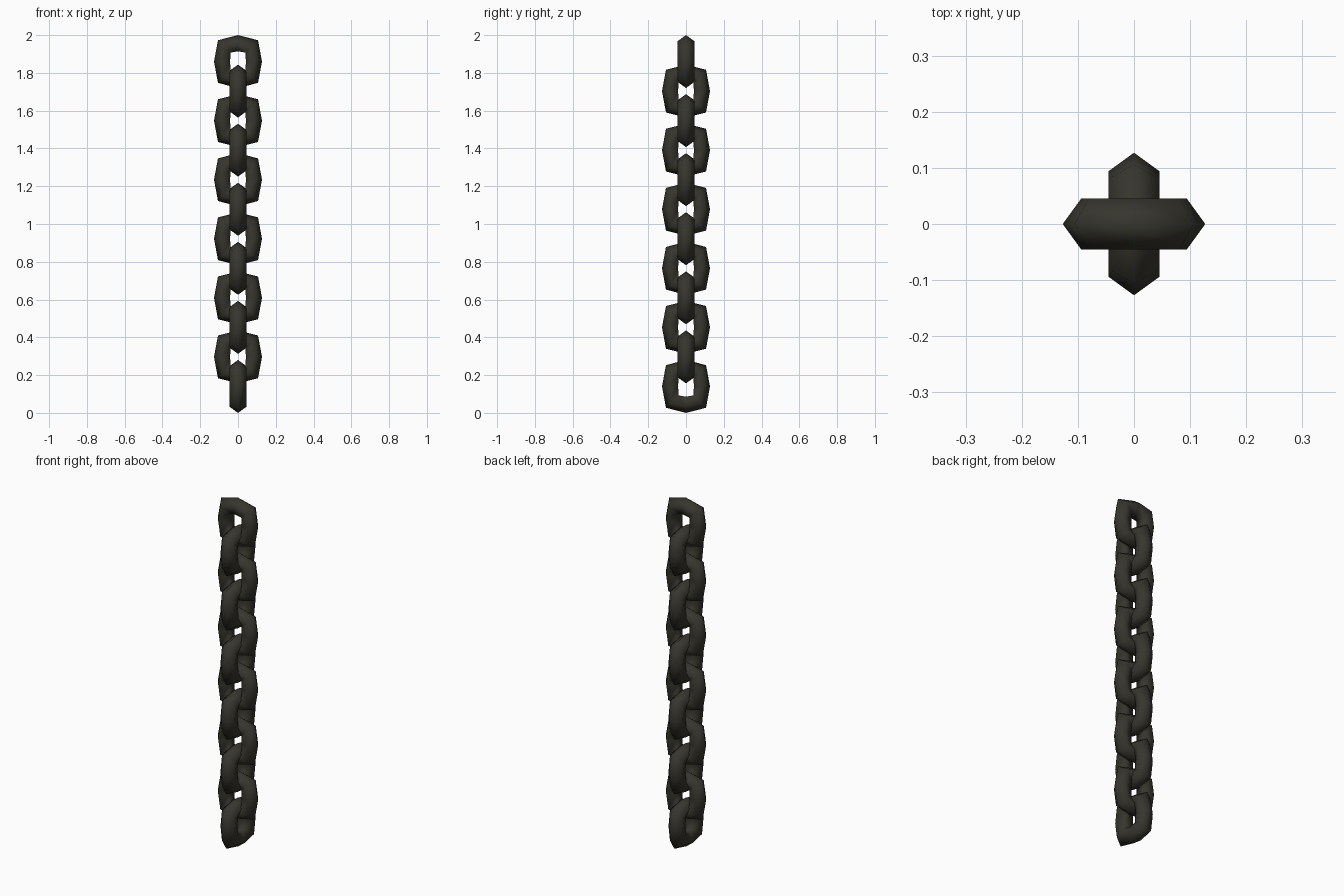
import bpy, bmesh, math

if "Cube" in bpy.data.objects:
    bpy.data.objects.remove(bpy.data.objects["Cube"])

iron = bpy.data.materials.new("dark_iron")
iron.diffuse_color = (0.037, 0.036, 0.027, 1)
iron.use_nodes = True
iron.node_tree.nodes["Principled BSDF"].inputs["Base Color"].default_value = iron.diffuse_color

COUNT, HALF = 12, 0.14
PITCH = (2.0 - 2 * HALF) / (COUNT - 1)

# one quarter of the link outline as (outer, inner) points: side, corner, end
SIDE = ((0.127, 0.0), (0.0415, 0.0))
CORNER = ((0.106, 0.113), (0.040, 0.047))
END = ((0.0, HALF), (0.0, 0.0545))


def flip(st, sx, sz):
    return tuple((p[0] * sx, p[1] * sz) for p in st)


STATIONS = [SIDE, CORNER, END, flip(CORNER, -1, 1), flip(SIDE, -1, 1),
            flip(CORNER, -1, -1), flip(END, 1, -1), flip(CORNER, 1, -1)]
# pentagon section: (fraction from outer to inner, sideways offset)
SECTION = [(0, 0), (0.382, 0.045), (1, 0.0278), (1, -0.0278), (0.382, -0.045)]


def link_mesh():
    bm = bmesh.new()
    rings = []
    for o, i in STATIONS:
        rings.append([bm.verts.new((o[0] + (i[0] - o[0]) * t, y,
                                    o[1] + (i[1] - o[1]) * t)) for t, y in SECTION])
    for k in range(8):
        a, b = rings[k], rings[(k + 1) % 8]
        for j in range(5):
            n = (j + 1) % 5
            bm.faces.new((a[j], b[j], b[n], a[n]))
    bmesh.ops.recalc_face_normals(bm, faces=bm.faces)
    for f in bm.faces:
        f.smooth = True
    me = bpy.data.meshes.new("chain_link")
    bm.to_mesh(me)
    bm.free()
    me.materials.append(iron)
    return me


# stack of links, every other one turned a quarter
mesh = link_mesh()
for n in range(COUNT):
    link = bpy.data.objects.new("chain_link", mesh)
    link.location.z = HALF + n * PITCH
    link.rotation_euler.z = math.pi / 2 if n % 2 == 0 else 0
    bpy.context.collection.objects.link(link)
